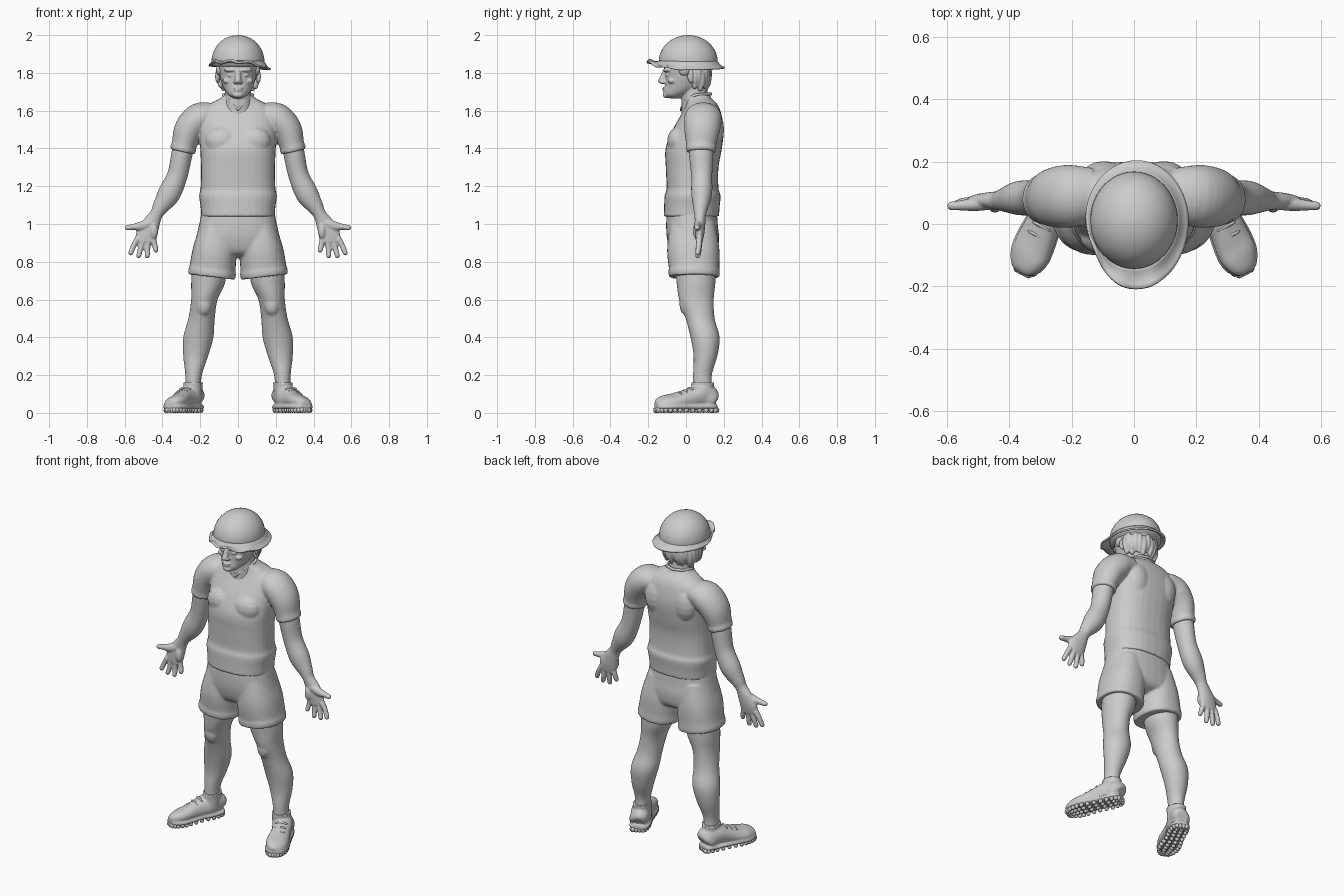
import bpy, bmesh, math
from mathutils import Vector, Matrix


def spline(secs, res):
    """Smoothly resample section tuples (x, y, z, ru, rv)."""
    out = []
    for i in range(len(secs) - 1):
        p0, p1 = secs[max(i - 1, 0)], secs[i]
        p2, p3 = secs[i + 1], secs[min(i + 2, len(secs) - 1)]
        for k in range(res):
            t = k / res
            out.append([0.5 * (2 * b + (c - a) * t + (2 * a - 5 * b + 4 * c - d) * t * t
                               + (3 * b - a - 3 * c + d) * t ** 3)
                        for a, b, c, d in zip(p0, p1, p2, p3)])
    return out + [list(secs[-1])]


def tube(bm, secs, side=1, aligned=True, e=2.0, n=32, res=5):
    """Loft rounded sections along a path; rings follow the path or stay level."""
    pts = spline(secs, res)
    rings = []
    for i, (x, y, z, ru, rv) in enumerate(pts):
        u, v = Vector((1, 0, 0)), Vector((0, 1, 0))
        if aligned:
            t = (Vector(pts[min(i + 1, len(pts) - 1)][:3]) - Vector(pts[max(i - 1, 0)][:3])).normalized()
            u = Vector((0, 1, 0)).cross(t).normalized()
            v = t.cross(u)
        ring = []
        for k in range(n):
            c, s = math.cos(2 * math.pi * k / n), math.sin(2 * math.pi * k / n)
            p = Vector((x, y, z)) + u * ru * math.copysign(abs(c) ** (2 / e), c) \
                + v * rv * math.copysign(abs(s) ** (2 / e), s)
            ring.append(bm.verts.new((p.x * side, p.y, p.z)))
        rings.append(ring)
    for a, b in zip(rings, rings[1:]):
        for k in range(n):
            bm.faces.new((a[k], a[(k + 1) % n], b[(k + 1) % n], b[k]))
    bm.faces.new(rings[0])
    bm.faces.new(rings[-1])


def level(secs):
    """Turn (y_front, y_back, z, half_width) into level sections on the centre line."""
    return [(0, (f + b) / 2, z, w, (b - f) / 2) for f, b, z, w in secs]


def ball(bm, c, r, turn=0, seg=16):
    m = Matrix.Translation(c) @ Matrix.Rotation(turn, 4, 'Z') @ Matrix.Diagonal((*r, 1))
    bmesh.ops.create_uvsphere(bm, u_segments=seg, v_segments=seg // 2, radius=1, matrix=m)


def finish(bm, name, voxel=None, mirror=False, smooth=3):
    bmesh.ops.recalc_face_normals(bm, faces=bm.faces)
    for f in bm.faces:
        f.smooth = True
    me = bpy.data.meshes.new(name)
    bm.to_mesh(me)
    bm.free()
    ob = bpy.data.objects.new(name, me)
    bpy.context.collection.objects.link(ob)
    if voxel:
        m = ob.modifiers.new("blend", 'REMESH')
        m.mode, m.voxel_size, m.use_smooth_shade = 'VOXEL', voxel, True
        m = ob.modifiers.new("soften", 'SMOOTH')
        m.factor, m.iterations = 0.5, smooth
    if mirror:
        m = ob.modifiers.new("mirror", 'MIRROR')
        m.use_mirror_merge = False
    return ob


# Shirt: torso, waist fold and two short sleeves
bm = bmesh.new()
tube(bm, level([(-.118, .175, 1.04, .195), (-.116, .178, 1.09, .198), (-.113, .183, 1.15, .206),
                (-.103, .172, 1.19, .198), (-.107, .172, 1.3, .196), (-.108, .19, 1.4, .2),
                (-.07, .2, 1.5, .205), (-.02, .185, 1.59, .195), (.0, .165, 1.635, .15),
                (.0, .135, 1.665, .095), (.0, .125, 1.685, .075)]), aligned=False, e=2.4)
for s in (1, -1):
    tube(bm, [(.12, .1, 1.58, .06, .08), (.2, .09, 1.56, .083, .1), (.258, .085, 1.5, .08, .095),
              (.285, .08, 1.42, .066, .08), (.29, .08, 1.4, .069, .081), (.294, .08, 1.382, .064, .077)], s)
    ball(bm, (s * .085, -.04, 1.44), (.09, .06, .075))
    ball(bm, (s * .095, .15, 1.5), (.075, .052, .1))
finish(bm, "shirt", .007)

# Collar: V shaped band round the neck
cu = bpy.data.curves.new("collar", 'CURVE')
cu.dimensions, cu.bevel_depth, cu.bevel_resolution = '3D', .008, 3
sp = cu.splines.new('POLY')
cpts = [(0, -.025, 1.605), (.045, -.004, 1.655), (.078, .05, 1.683), (.055, .11, 1.688),
        (0, .13, 1.688), (-.055, .11, 1.688), (-.078, .05, 1.683), (-.045, -.004, 1.655)]
sp.points.add(len(cpts) - 1)
for p, c in zip(sp.points, cpts):
    p.co = (*c, 1)
sp.use_cyclic_u = True
bpy.context.collection.objects.link(bpy.data.objects.new("collar", cu))

# Shorts: pelvis and two flared legs
bm = bmesh.new()
tube(bm, level([(-.1, .163, 1.08, .19), (-.105, .168, 1.0, .205), (-.1, .175, .92, .222),
                (-.075, .16, .85, .215), (-.02, .1, .82, .17)]), aligned=False, e=2.4)
for s in (1, -1):
    tube(bm, [(.105, .035, 1.0, .09, .12), (.122, .038, .87, .115, .138), (.134, .043, .77, .122, .134),
              (.137, .043, .745, .127, .136), (.14, .043, .72, .124, .133)], s, e=2.3)
finish(bm, "shorts", .007)

# Legs: thigh, knee, calf and ankle
bm = bmesh.new()
tube(bm, [(.15, .05, .8, .09, .11), (.158, .053, .69, .09, .103), (.178, .055, .6, .07, .092),
          (.193, .075, .5, .07, .077), (.21, .101, .4, .08, .077), (.224, .103, .3, .066, .063),
          (.235, .087, .2, .044, .05), (.238, .088, .11, .042, .052)], aligned=False)
ball(bm, (.18, .0, .575), (.042, .035, .06))
finish(bm, "leg", .008, True)

# Shoes: upper, ankle collar, sole welt
path = [(.223, .158, .07, .035, .028), (.23, .137, .08, .06, .049), (.25, .085, .085, .066, .056),
        (.284, .015, .072, .054, .055), (.315, -.055, .06, .042, .062), (.335, -.105, .054, .036, .06),
        (.351, -.142, .048, .026, .042), (.358, -.158, .045, .012, .02)]
bm = bmesh.new()
tube(bm, path, e=2.3)
tube(bm, [(.24, .085, .07, .048, .06), (.238, .088, .14, .05, .06), (.237, .088, .162, .053, .063)],
     aligned=False)
tube(bm, [(x, y, .032, .016, w + .005) for x, y, z, h, w in path], e=2.6)
finish(bm, "shoe", .006, True, 2)

# Sole lugs and laces
bm = bmesh.new()
laces = bmesh.new()
rows = spline(path, 2)
across = Vector((.89, .46, 0))
for x, y, z, h, w in rows[1:-1:1]:
    for k in (-1, -.33, .33, 1):
        p = Vector((x, y, .015)) + across * k * (w - .01)
        ball(bm, p, (.013, .013, .015), seg=8)
for y, z in ((.022, .132), (-.008, .118), (-.038, .106)):
    x = .284 - (y - .015) * .45
    ball(laces, (x, y, z - .006), (.036, .007, .012), math.radians(27), 12)
finish(bm, "sole_lugs", mirror=True)
finish(laces, "shoe_laces", mirror=True)

# Arms and open hands
bm = bmesh.new()
tube(bm, [(.27, .082, 1.47, .055, .065), (.295, .08, 1.38, .056, .065), (.32, .083, 1.26, .054, .056),
          (.365, .083, 1.16, .06, .055), (.41, .078, 1.09, .043, .04), (.433, .075, 1.05, .034, .031),
          (.46, .075, 1.0, .047, .027), (.482, .073, .95, .057, .024), (.488, .07, .905, .05, .018)])
fingers = [((.53, .925), (.552, .885), (.568, .847)), ((.505, .91), (.517, .865), (.526, .832)),
           ((.477, .91), (.479, .865), (.48, .832)), ((.45, .925), (.441, .89), (.435, .862))]
for a, b, c in fingers:
    tube(bm, [(a[0], .07, a[1], .016, .017), (b[0], .068, b[1], .0145, .015),
              (c[0], .062, c[1], .0135, .014)], n=16)
    ball(bm, (c[0], .062, c[1]), (.0135,) * 3)
tube(bm, [(.455, .07, 1.01, .026, .024), (.51, .063, .99, .025, .022), (.55, .06, .985, .017, .017),
          (.585, .058, .98, .014, .014)], n=16)
ball(bm, (.585, .058, .98), (.014,) * 3)
ball(bm, (.445, .058, .965), (.022, .022, .045))
finish(bm, "arm_and_hand", .005, True)

# Head, neck, ears and facial features
bm = bmesh.new()
tube(bm, level([(-.085, -.03, 1.665, .025), (-.113, .0, 1.68, .048), (-.117, .05, 1.7, .065),
                (-.112, .09, 1.73, .081), (-.111, .11, 1.77, .094), (-.115, .125, 1.82, .104),
                (-.115, .14, 1.87, .112), (-.08, .12, 1.93, .09)]), aligned=False)
tube(bm, [(0, .06, 1.57, .085, .083), (0, .05, 1.64, .077, .074), (0, .045, 1.69, .07, .07),
          (0, .04, 1.76, .07, .07)], aligned=False)
tube(bm, [(0, -.108, 1.815, .014, .014), (0, -.118, 1.785, .015, .017), (0, -.126, 1.757, .019, .02),
          (0, -.118, 1.742, .014, .015)], aligned=False, n=16)
ball(bm, (0, -.134, 1.757), (.013, .015, .012))
ball(bm, (0, -.112, 1.719), (.027, .013, .006))
ball(bm, (0, -.111, 1.707), (.023, .014, .006))
ball(bm, (0, -.103, 1.684), (.028, .02, .018))
for s in (1, -1):
    ball(bm, (s * .016, -.122, 1.751), (.01, .014, .009))
    ball(bm, (s * .042, -.1, 1.815), (.034, .02, .01), s * .3)
    ball(bm, (s * .038, -.092, 1.788), (.019, .017, .009), s * .3)
    ball(bm, (s * .055, -.075, 1.758), (.027, .022, .016))
    ball(bm, (s * .107, .03, 1.78), (.012, .024, .036), s * .4)
finish(bm, "head", .0045, smooth=2)

# Hair: wavy locks below the hat
bm = bmesh.new()
for i in range(13):
    a = math.radians(5 + 170 * i / 12)
    low = .012 * math.sin(i * 2.3)
    ball(bm, (.1 * math.cos(a), .04 + .078 * math.sin(a), 1.785 + low), (.02, .018, .055), a)
    ball(bm, (.092 * math.cos(a), .04 + .065 * math.sin(a), 1.745 + low), (.018, .016, .032), a)
for s in (1, -1):
    ball(bm, (s * .1, -.01, 1.815), (.016, .03, .03))
finish(bm, "hair", .005, smooth=1)

# Hat crown
bm = bmesh.new()
dome = []
for i in range(13):
    t = math.pi / 2 * i / 12
    k = max(math.cos(t), .01)
    dome.append((0, .012, 1.86 + .14 * math.sin(t), .14 * k, .156 * k))
tube(bm, [(0, .012, 1.835, .138, .153)] + dome, aligned=False, n=48, res=1)
finish(bm, "hat_crown")

# Hat brim: floppy, lifted and rippled at the front
bm = bmesh.new()
n, steps = 96, 5
rings = []
for j in range(steps + 1):
    t, ring = j / steps, []
    for i in range(n):
        a = 2 * math.pi * i / n
        c, s = math.cos(a), math.sin(a)
        front = max(0, -s)
        curl = math.exp(-((a - math.radians(208)) / .4) ** 2)
        rx, ry = .165 - .012 * curl, (.193 if s > 0 else .218) - .03 * curl
        zo = 1.828 - .01 * c + .03 * front ** 3 + (.008 * math.sin(9 * a) + .006) * front ** .7 + .02 * curl
        ring.append(bm.verts.new((.134 * c * (1 - t) + (.008 + rx * c) * t,
                                  .012 + .15 * s * (1 - t) + ry * s * t - .002 * t,
                                  1.862 * (1 - t) + zo * t - .008 * math.sin(math.pi * t))))
    rings.append(ring)
for a, b in zip(rings, rings[1:]):
    for k in range(n):
        bm.faces.new((a[k], a[(k + 1) % n], b[(k + 1) % n], b[k]))
m = finish(bm, "hat_brim").modifiers.new("thickness", 'SOLIDIFY')
m.thickness, m.offset = .009, 0
